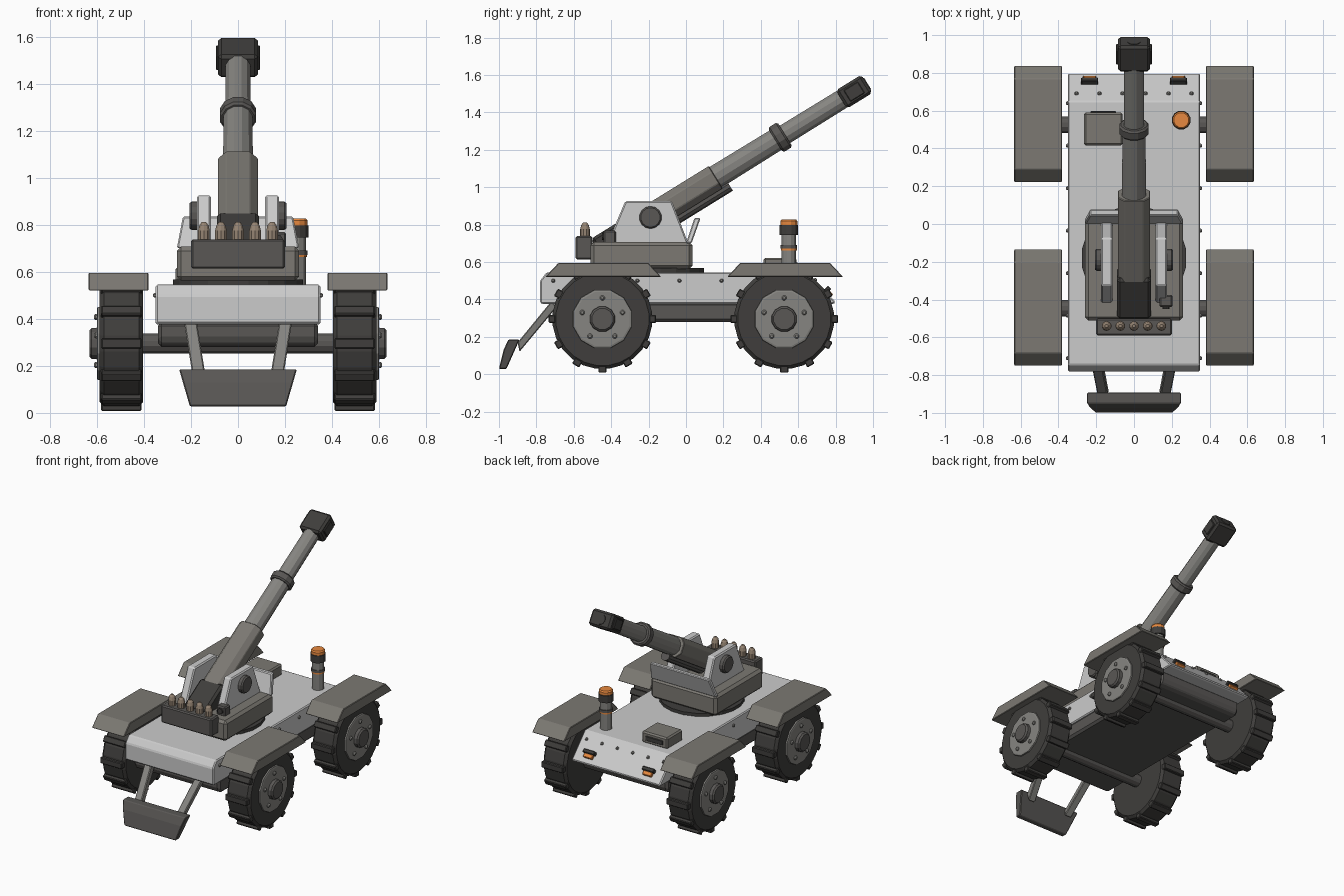
import bpy, bmesh
from math import pi, sin, cos, radians
from mathutils import Matrix, Vector

if "Cube" in bpy.data.objects:
    bpy.data.objects.remove(bpy.data.objects["Cube"])

COL = dict(light=(.6, .6, .6), mid=(.2, .19, .17), dark=(.1, .095, .09), steel=(.24, .235, .22),
           black=(.05, .048, .045), orange=(.8, .25, .05), brass=(.3, .23, .17))
MATS = {}
for k, c in COL.items():
    MATS[k] = bpy.data.materials.new(k)
    MATS[k].diffuse_color = (*c, 1)

T = lambda x, y, z: Matrix.Translation((x, y, z))
I = Matrix.Identity(4)
# local (u, v, depth) -> world (y, z, x)
SIDE = Matrix(((0, 0, 1, 0), (1, 0, 0, 0), (0, 1, 0, 0), (0, 0, 0, 1)))
FLIP = Matrix.Diagonal((-1, 1, 1, 1))


def finish(name, bm, M, col, bevel=0, warp=None):
    bm.transform(M)
    if warp:
        for v in bm.verts:
            v.co = warp(v.co.copy())
    bmesh.ops.recalc_face_normals(bm, faces=bm.faces)
    me = bpy.data.meshes.new(name)
    bm.to_mesh(me)
    bm.free()
    ob = bpy.data.objects.new(name, me)
    bpy.context.collection.objects.link(ob)
    me.materials.append(MATS[col])
    if bevel:
        m = ob.modifiers.new("bevel", 'BEVEL')
        m.width, m.segments, m.limit_method = bevel, 1, 'ANGLE'
    return ob


def extrude(name, pts, a, b, M, col, bevel=0, warp=None):
    bm = bmesh.new()
    lo = [bm.verts.new((u, v, a)) for u, v in pts]
    hi = [bm.verts.new((u, v, b)) for u, v in pts]
    bm.faces.new(lo)
    bm.faces.new(hi)
    for i in range(len(pts)):
        j = (i + 1) % len(pts)
        bm.faces.new((lo[i], lo[j], hi[j], hi[i]))
    return finish(name, bm, M, col, bevel, warp)


def box(name, x, y, z, col, bevel=.008, M=I):
    pts = [(x[0], y[0]), (x[1], y[0]), (x[1], y[1]), (x[0], y[1])]
    return extrude(name, pts, z[0], z[1], M, col, bevel)


def lathe(name, prof, n, M, col, phase=.5):
    """Turn (radius, height) pairs about local z, with flat end caps."""
    bm = bmesh.new()
    rings = [[bm.verts.new((r * cos(2 * pi * (i + phase) / n), r * sin(2 * pi * (i + phase) / n), h))
              for i in range(n)] for r, h in prof]
    bm.faces.new(rings[0])
    bm.faces.new(rings[-1])
    for p, q in zip(rings, rings[1:]):
        for i in range(n):
            bm.faces.new((p[i], p[(i + 1) % n], q[(i + 1) % n], q[i]))
    return finish(name, bm, M, col)


def rod(name, r, a, b, n, M, col):
    return lathe(name, [(r, a), (r, b)], n, M, col)


def stud(name, M, r=.011):
    lathe(name, [(r, -.008), (r, .004), (r * .55, .011)], 8, M, 'steel')


# hull
extrude("upper_hull", [(-.78, .38), (-.78, .5), (-.745, .545), (.65, .545), (.8, .385), (.79, .375), (-.76, .375)],
        -.35, .35, SIDE, 'light', .01)
extrude("lower_hull", [(-.7, .385), (-.7, .31), (-.67, .28), (.67, .28), (.7, .31), (.7, .385)],
        -.34, .34, SIDE, 'dark', .015)

# hull rivets
for s in (1, -1):
    F = I if s > 0 else FLIP
    for i in range(7):
        stud("side_rivet", F @ T(.35, -.71 + i * .225, .5) @ SIDE)
slope = Matrix.Rotation(-radians(47), 4, 'X')
for i in range(6):
    stud("nose_rivet", T(-.305 + i * .122, .69, .503) @ slope)

# headlights on the sloping nose
for x in (-.235, .235):
    L = T(x, .762, .427) @ slope
    box("headlight_housing", (-.045, .045), (-.035, -.01), (-.01, .03), 'black', .004, L)
    box("headlight_lens", (-.035, .035), (-.012, .018), (-.01, .018), 'orange', .004, L)

# wheels, axles and fenders
for y in (-.447, .525):
    rod("axle", .045, -.43, .43, 12, T(0, y, .295) @ SIDE, 'dark')
    for F in (I, FLIP):
        W = F @ T(0, y, .295) @ SIDE
        lathe("tire", [(.25, .403), (.268, .42), (.268, .57), (.25, .588), (.165, .588)], 24, W, 'black')
        for i in range(12):
            A = W @ Matrix.Rotation(i * pi / 6, 4, 'Z')
            box("tire_lug", (-.022, .022), (.25, .287), (.41, .582), 'black', .005, A)
        lathe("wheel_rim", [(.165, .57), (.16, .597), (.15, .6)], 12, W, 'steel')
        lathe("hub_cap", [(.07, .59), (.068, .622), (.058, .632)], 12, W, 'dark')
        for i in range(5):
            a = pi / 2 + i * 2 * pi / 5
            stud("wheel_nut", W @ T(.113 * cos(a), .113 * sin(a), .602), .014)
        c = y + .005
        extrude("fender", [(c - .31, .52), (c - .24, .595), (c + .24, .595), (c + .31, .52)],
                .38, .635, F @ SIDE, 'mid', .004)

# rear spade with two arms
for F in (I, FLIP):
    extrude("spade_arm", [(-.9, .17), (-.72, .39), (-.69, .36), (-.89, .12)], .14, .195, SIDE, 'steel', .005,
            lambda p, F=F: F @ Vector((p.x + (p.z - .17) * .16, p.y, p.z)))
extrude("spade_blade", [(-1, .028), (-.96, .028), (-.89, .185), (-.95, .185), (-.975, .13)], -.25, .25, SIDE,
        'dark', .005, lambda p: Vector((p.x * (.82 + .18 * (p.z - .028) / .157), p.y, p.z)))

# turret base
rod("turret_ring", .28, .54, .567, 20, T(0, -.18, 0), 'black')
box("turret_base", (-.26, .26), (-.51, .035), (.562, .707), 'mid', .018)
for F in (I, FLIP):
    extrude("cradle_cheek", [(-.42, .7), (-.325, .925), (-.075, .925), (.012, .7)], .115, .175,
            F @ SIDE, 'light', .008)
    lathe("trunnion_cap", [(.06, .17), (.06, .198), (.052, .207)], 14, F @ T(0, -.19, .838) @ SIDE, 'dark')
extrude("gun_shield", [(.0, .7), (.03, .7), (.078, .835), (.045, .835)], -.26, .26, SIDE, 'light', .006,
        lambda p: Vector((p.x * (1 - .1 * (p.z - .7) / .135), p.y, p.z)))

# gun, built along local z; local +y is below the barrel
G = T(0, -.19, .838) @ Matrix.Rotation(-radians(90 - 31.7), 4, 'X')
box("breech", (-.09, .09), (-.07, .07), (-.33, -.08), 'black', .015, G)
extrude("barrel_sleeve", [(-.085, -.035), (-.05, -.07), (.05, -.07), (.085, -.035),
                          (.085, .035), (.05, .07), (-.05, .07), (-.085, .035)], -.1, .41, G, 'mid', .004)
lathe("barrel", [(.066, .38), (.063, .82), (.056, .82), (.054, 1.22)], 12, G, 'steel')
lathe("barrel_collar", [(.07, .785), (.08, .795), (.08, .835), (.07, .845)], 12, G, 'dark')
rod("recoil_cylinder", .032, -.02, .45, 10, G @ T(0, .078, 0), 'dark')
box("muzzle_brake", (-.085, .085), (-.057, .057), (1.2, 1.36), 'black', .014, G)
for F in (I, FLIP):
    box("muzzle_port", (.08, .094), (-.036, .036), (1.235, 1.325), 'black', .004, G @ F)
rod("muzzle_bore", .036, 1.35, 1.364, 14, G, 'black')

# ammunition rack
box("shell_rack", (-.2, .2), (-.59, -.5), (.613, .738), 'dark', .008)
for i in range(5):
    lathe("shell", [(.026, .7), (.026, .775), (.02, .798), (.009, .812)], 10,
          T((i - 2) * .0725, -.54, 0), 'brass')

# sight
box("sight_body", (.135, .205), (-.44, -.375), (.7, .768), 'dark', .008)
rod("sight_lens", .02, -.45, -.43, 10, T(.17, 0, .737) @ Matrix.Rotation(-pi / 2, 4, 'X'), 'black')

# deck hatch with vent slot
box("deck_hatch", (-.265, -.06), (.415, .59), (.54, .622), 'mid', .01)
box("hatch_vent", (-.23, -.095), (.58, .597), (.565, .597), 'black', .003)

# beacon post
B = T(.25, .55, 0)
rod("beacon_post", .04, .54, .76, 12, B, 'steel')
rod("beacon_band", .044, .662, .672, 12, B, 'orange')
rod("beacon_collar", .046, .672, .69, 12, B, 'dark')
rod("beacon_housing", .051, .745, .797, 12, B, 'black')
lathe("beacon_lamp", [(.044, .79), (.047, .8), (.047, .818), (.04, .827)], 12, B, 'orange')

for m in bpy.data.materials:
    if m.users and not m.is_grease_pencil:
        m.use_nodes = True
        m.node_tree.nodes["Principled BSDF"].inputs["Base Color"].default_value = m.diffuse_color
